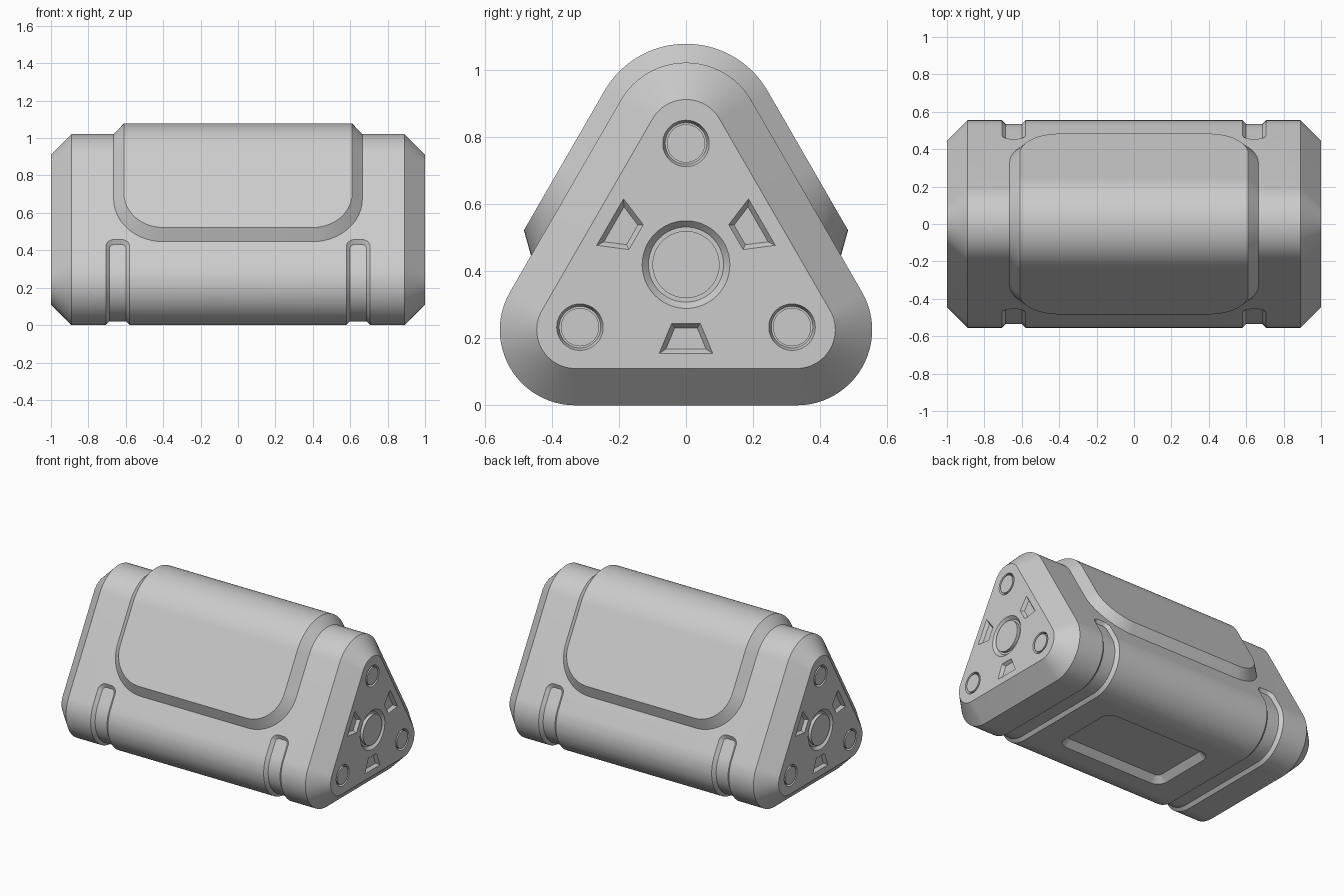
import bpy, bmesh
from math import pi, cos, sin, sqrt

if "Cube" in bpy.data.objects:
    bpy.data.objects.remove(bpy.data.objects["Cube"])

R, A = 0.225, 0.33                      # corner radius, half side of the core triangle
H = A * sqrt(3)
CZ = R + H / 3                          # centroid height
ARC = R * 2 * pi / 3
HALF = A + ARC + 2 * A + ARC / 2        # half perimeter


def make_object(name, bm):
    bmesh.ops.recalc_face_normals(bm, faces=bm.faces[:])
    me = bpy.data.meshes.new(name)
    bm.to_mesh(me)
    bm.free()
    ob = bpy.data.objects.new(name, me)
    bpy.context.collection.objects.link(ob)
    return ob


def activate(ob):
    bpy.ops.object.select_all(action='DESELECT')
    ob.select_set(True)
    bpy.context.view_layer.objects.active = ob


def loft(bm, rings, closed=False):
    """Bridge rings of points; cap the ends, or close into a loop."""
    vs = [[bm.verts.new(p) for p in ring] for ring in rings]
    n = len(vs[0])
    pairs = list(zip(vs, vs[1:])) + ([(vs[-1], vs[0])] if closed else [])
    for a, b in pairs:
        for i in range(n):
            j = (i + 1) % n
            bm.faces.new((a[i], a[j], b[j], b[i]))
    if not closed:
        bm.faces.new(vs[0])
        bm.faces.new(vs[-1])


def tri_ring(x, r, seg=24):
    pts = []
    for cy, cz, a0 in ((A, R, -pi / 2), (0, R + H, pi / 6), (-A, R, 5 * pi / 6)):
        for i in range(seg + 1):
            a = a0 + i / seg * 2 * pi / 3
            pts.append((x, cy + r * cos(a), cz + r * sin(a)))
    return pts


def on_surface(x, u, h, from_top):
    """Point at signed arc length u along the section, lifted by h."""
    s = HALF - abs(u) if from_top else abs(u)
    sg = 1 if u >= 0 else -1
    if s < A:
        y, z, a = s, R, -pi / 2
    elif s < A + ARC:
        y, z, a = A, R, -pi / 2 + (s - A) / R
    elif s < 3 * A + ARC:
        t = s - A - ARC
        y, z, a = A - t / 2, R + t * sqrt(3) / 2, pi / 6
    else:
        y, z, a = 0, R + H, pi / 6 + (s - 3 * A - ARC) / R
    return (x, sg * (y + (R + h) * cos(a)), z + (R + h) * sin(a))


def patch(bm, cx, hw, hu, rad, levels, from_top=False, n=120):
    """Rounded rectangle wrapped over the section, solid between two levels."""
    sides = []
    for inset, h in levels:
        r, pts = rad - inset, []
        for i in range(13):
            a = -pi / 2 + i / 12 * pi / 2
            pts.append((hw - rad + r * cos(a), rad - hu + r * sin(a)))
        for i in range(1, n):
            pts.append((hw - inset, (hu - rad) * (2 * i / n - 1)))
        for i in range(13):
            a = i / 12 * pi / 2
            pts.append((hw - rad + r * cos(a), hu - rad + r * sin(a)))
        sides.append([[bm.verts.new(on_surface(cx + sg * x, u, h, from_top))
                       for x, u in pts] for sg in (-1, 1)])
    (l0, r0), (l1, r1) = sides
    for i in range(len(l0) - 1):
        for p, q in ((l0, r0), (l1, r1), (l0, l1), (r0, r1)):
            bm.faces.new((p[i], p[i + 1], q[i + 1], q[i]))
    for i in (0, -1):
        bm.faces.new((l0[i], r0[i], r1[i], l1[i]))


def ring_cut(bm, sx, cy, cz, profile, n=64):
    loft(bm, [[(sx * (1 - d), cy + r * cos(2 * pi * i / n), cz + r * sin(2 * pi * i / n))
               for i in range(n)] for r, d in profile], closed=True)


# Body: rounded triangular prism with chamfered ends
bm = bmesh.new()
loft(bm, [tri_ring(-1, R - 0.11), tri_ring(-0.89, R), tri_ring(0.89, R), tri_ring(1, R - 0.11)])
body = make_object("body", bm)

# Cutters: wrap-around grooves, bottom panel and end details
bm = bmesh.new()
for sx in (-1, 1):
    patch(bm, sx * 0.643, 0.064, 0.94, 0.045, ((-0.02, 0.02), (0.02, -0.02)))
    ring_cut(bm, sx, 0, CZ + 0.004, ((0.14, -0.01), (0.112, 0.02), (0.1, 0.02), (0.1, -0.01)))
    for k in range(3):
        a = k * 2 * pi / 3
        ca, sa = cos(a), sin(a)
        ring_cut(bm, sx, -0.365 * sa, CZ + 0.365 * ca,
                 ((0.073, -0.01), (0.062, 0.02), (0.057, 0.02), (0.057, -0.01)))
        rings = []
        for e, d in ((0.008, -0.01), (-0.012, 0.02)):
            trap = ((-0.078 - e * 1.5, -0.26 - e), (0.078 + e * 1.5, -0.26 - e),
                    (0.042 + e * .7, -0.173 + e), (-0.042 - e * .7, -0.173 + e))
            rings.append([(sx * (1 - d), y * ca - z * sa, CZ + y * sa + z * ca) for y, z in trap])
        loft(bm, rings)
patch(bm, 0, 0.4, 0.24, 0.07, ((-0.02, 0.02), (0.04, -0.04)), n=1)
cutter = make_object("detail_cutter", bm)
cutter.hide_render = True

mod = body.modifiers.new("details", 'BOOLEAN')
mod.operation = 'DIFFERENCE'
mod.solver = 'EXACT'
mod.object = cutter
activate(body)
bpy.ops.object.modifier_apply(modifier=mod.name)
bpy.data.objects.remove(cutter)

# Raised cover wrapped over the top edge
bm = bmesh.new()
patch(bm, 0, 0.665, 0.77, 0.265, ((-0.005, -0.005), (0.055, 0.056)), from_top=True)
cover = make_object("top_cover", bm)

for ob in (body, cover):
    activate(ob)
    bpy.ops.object.shade_smooth_by_angle(angle=pi / 6)
